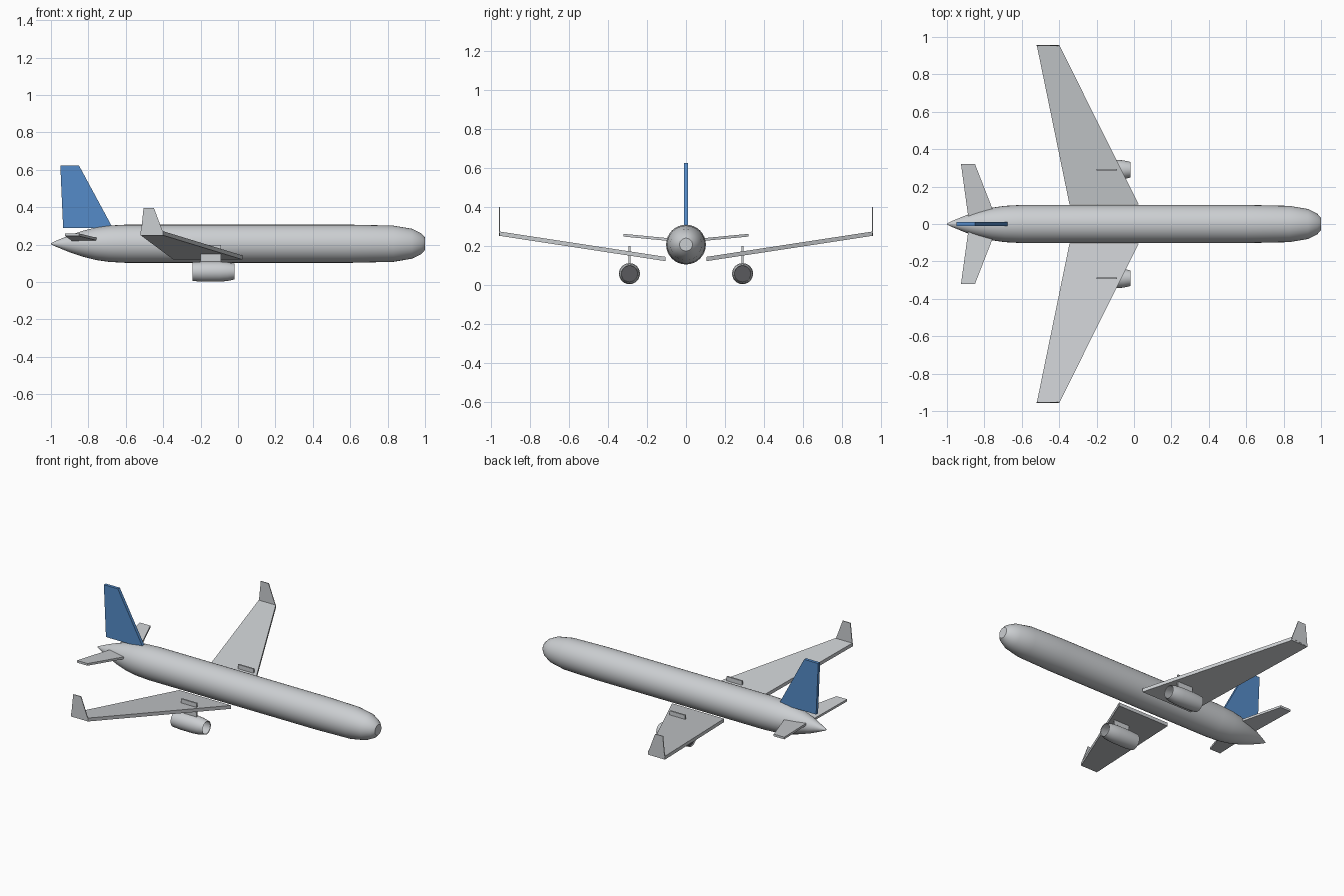
import bpy, bmesh, math

if "Cube" in bpy.data.objects:
    bpy.data.objects.remove(bpy.data.objects["Cube"])


def material(name, rgb):
    m = bpy.data.materials.new(name)
    m.diffuse_color = (*rgb, 1)
    m.use_nodes = True
    m.node_tree.nodes["Principled BSDF"].inputs["Base Color"].default_value = m.diffuse_color
    return m


GREY = material("light grey", (0.60, 0.62, 0.64))
BLUE = material("tail blue", (0.09, 0.26, 0.58))
DARK = material("dark grey", (0.10, 0.10, 0.11))


def finish(name, bm, mat, smooth=False):
    bmesh.ops.recalc_face_normals(bm, faces=bm.faces)
    me = bpy.data.meshes.new(name)
    bm.to_mesh(me)
    bm.free()
    ob = bpy.data.objects.new(name, me)
    bpy.context.collection.objects.link(ob)
    me.materials.append(mat)
    if smooth:
        bpy.ops.object.select_all(action='DESELECT')
        ob.select_set(True)
        bpy.context.view_layer.objects.active = ob
        bpy.ops.object.shade_smooth_by_angle(angle=math.radians(35))
    return ob


def lathe(name, profile, y, z, mat, sides=32, closed=False):
    """Turn (x, radius) stations around an axis along x."""
    bm = bmesh.new()
    rings = [[bm.verts.new((x, y + r * math.cos(2 * math.pi * i / sides),
                            z + r * math.sin(2 * math.pi * i / sides)))
              for i in range(sides)] for x, r in profile]
    pairs = list(zip(rings, rings[1:]))
    if closed:
        pairs.append((rings[-1], rings[0]))
    for a, b in pairs:
        for i in range(sides):
            j = (i + 1) % sides
            bm.faces.new((a[i], a[j], b[j], b[i]))
    if not closed:
        bm.faces.new(rings[0])
        bm.faces.new(rings[-1])
    return finish(name, bm, mat, True)


def slab(name, outline, offset, mat):
    """Give a four-cornered outline a thickness along the offset."""
    bm = bmesh.new()
    a = [bm.verts.new(p) for p in outline]
    b = [bm.verts.new([c + d for c, d in zip(p, offset)]) for p in outline]
    bm.faces.new(a)
    bm.faces.new(b)
    for i in range(len(a)):
        j = (i + 1) % len(a)
        bm.faces.new((a[i], a[j], b[j], b[i]))
    return finish(name, bm, mat)


# Fuselage with blunt nose and pointed tail
lathe("fuselage", [(-1, 0.003), (-0.97, 0.017), (-0.9, 0.046), (-0.83, 0.069),
                   (-0.76, 0.087), (-0.69, 0.097), (-0.6, 0.102), (0.6, 0.102),
                   (0.83, 0.097), (0.93, 0.08), (0.98, 0.055), (1.0, 0.033)],
      0, 0.205, GREY)

# Vertical fin
slab("tail_fin", [(-0.935, -0.01, 0.29), (-0.67, -0.01, 0.29),
                  (-0.85, -0.01, 0.623), (-0.95, -0.01, 0.623)], (0, 0.02, 0), BLUE)

for side, s in (("right", -1), ("left", 1)):
    # Swept wing with upright tip
    slab(side + "_wing", [(-0.345, s * 0.105, 0.12), (0.025, s * 0.105, 0.12),
                          (-0.40, s * 0.957, 0.25), (-0.52, s * 0.957, 0.25)],
         (0, 0, 0.022), GREY)
    slab(side + "_winglet", [(-0.52, s * 0.953, 0.25), (-0.40, s * 0.953, 0.265),
                             (-0.45, s * 0.953, 0.397), (-0.505, s * 0.953, 0.397)],
         (0, s * 0.005, 0), GREY)
    # Horizontal stabiliser
    slab(side + "_stabiliser", [(-0.885, s * 0.03, 0.218), (-0.737, s * 0.03, 0.218),
                                (-0.85, s * 0.32, 0.246), (-0.925, s * 0.32, 0.246)],
         (0, 0, 0.014), GREY)
    # Engine pylon, rising through the wing
    slab(side + "_pylon", [(-0.2, s * 0.29 - 0.005, 0.1), (-0.09, s * 0.29 - 0.005, 0.1),
                           (-0.09, s * 0.29 - 0.005, 0.197), (-0.2, s * 0.29 - 0.005, 0.197)],
         (0, 0.01, 0), GREY)
    # Hollow engine cowling and its dark core
    lathe(side + "_engine", [(-0.243, 0.05), (-0.19, 0.054), (-0.1, 0.054),
                             (-0.055, 0.05), (-0.02, 0.042), (-0.022, 0.039),
                             (-0.06, 0.046), (-0.1, 0.049), (-0.24, 0.046)],
          s * 0.29, 0.056, GREY, 24, True)
    lathe(side + "_engine_core", [(-0.236, 0.047), (-0.23, 0.047)],
          s * 0.29, 0.056, DARK, 24)
